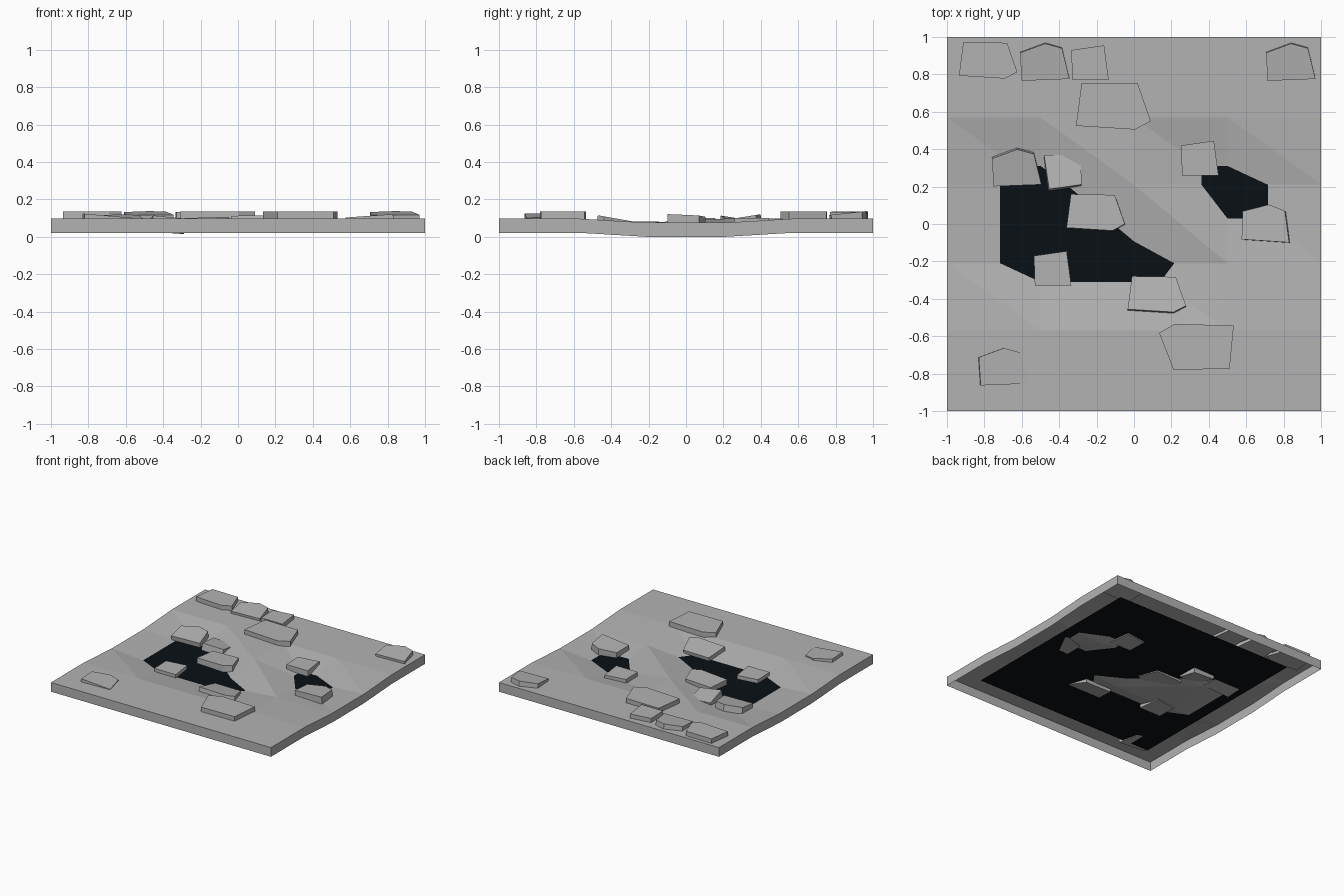
import bpy, bmesh
from math import radians
from mathutils import Matrix, Euler, Vector

if "Cube" in bpy.data.objects:
    bpy.data.objects.remove(bpy.data.objects["Cube"])


def material(name, colour):
    mat = bpy.data.materials.new(name)
    mat.diffuse_color = (*colour, 1)
    mat.use_nodes = True
    mat.node_tree.nodes["Principled BSDF"].inputs["Base Color"].default_value = mat.diffuse_color
    return mat


GREY = material("stone_grey", (0.45, 0.45, 0.45))
DARK = material("dark_water", (0.003, 0.005, 0.008))


def finish(bm, name, mat=GREY):
    bmesh.ops.triangulate(bm, faces=[f for f in bm.faces if len(f.verts) > 4])
    me = bpy.data.meshes.new(name)
    bm.to_mesh(me)
    bm.free()
    me.materials.append(mat)
    ob = bpy.data.objects.new(name, me)
    bpy.context.collection.objects.link(ob)
    return ob


# Ground: coarse faceted sheet with dents, and an open-bottomed skirt
XS = [-1, -0.5, 0, 0.5, 1]
YS = [-1, -0.57, -0.21, 0.21, 0.57, 1]
EDGE, SIDE, DENT = 0.097, 0.0755, 0.036
HEIGHTS = [
    [EDGE] * 5,
    [EDGE] * 5,
    [SIDE, DENT, DENT, SIDE, SIDE],
    [SIDE, DENT, EDGE, DENT, SIDE],
    [EDGE] * 5,
    [EDGE] * 5,
]
SKIRT = SIDE
bm = bmesh.new()
grid = [[bm.verts.new((x, y, HEIGHTS[j][i])) for i, x in enumerate(XS)]
        for j, y in enumerate(YS)]
for j in range(len(YS) - 1):
    for i in range(len(XS) - 1):
        a, b = grid[j][i], grid[j][i + 1]
        c, d = grid[j + 1][i + 1], grid[j + 1][i]
        bm.faces.new((a, b, d))
        bm.faces.new((b, c, d))
ring = (grid[0] + [r[-1] for r in grid[1:]]
        + grid[-1][-2::-1] + [r[0] for r in grid[-2:0:-1]])
low = [bm.verts.new(v.co - Vector((0, 0, SKIRT))) for v in ring]
for k in range(len(ring)):
    n = (k + 1) % len(ring)
    bm.faces.new((ring[k], low[k], low[n], ring[n]))
bmesh.ops.recalc_face_normals(bm, faces=bm.faces)
finish(bm, "ground")

# Water: flat dark sheet that shows wherever the ground dips below it
bm = bmesh.new()
bmesh.ops.create_grid(bm, x_segments=1, y_segments=1, size=0.82,
                      matrix=Matrix.Translation((0, 0, 0.053)))
finish(bm, "water", DARK)

# Paving stones: three outlines, reused with turns and tilts
OUTLINES = {
    "gabled": [(-.12, -.1), (-.13, .05), (.005, .1), (.095, .075), (.135, -.09)],
    "square": [(-.095, -.09), (-.1, .07), (.075, .095), (.1, -.09)],
    "wide": [(-.2, -.105), (-.17, .125), (.13, .12), (.2, -.08), (.115, -.125)],
}
THICK = 0.056


def stone(kind, x, y, top, tilt_x=0, tilt_y=0, turn=0, size=1):
    bm = bmesh.new()
    f = bm.faces.new([bm.verts.new((px * size, py * size, 0))
                      for px, py in OUTLINES[kind]])
    ext = bmesh.ops.extrude_face_region(bm, geom=[f])
    new = [g for g in ext["geom"] if isinstance(g, bmesh.types.BMVert)]
    bmesh.ops.translate(bm, verts=new, vec=(0, 0, -THICK))
    bmesh.ops.recalc_face_normals(bm, faces=bm.faces)
    rot = (Euler((radians(tilt_x), radians(tilt_y), 0)).to_matrix()
           @ Matrix.Rotation(radians(turn), 3, 'Z'))
    bm.transform(Matrix.Translation((x, y, top)) @ rot.to_4x4())
    finish(bm, kind + "_stone")


stone("gabled", -.48, .865, .127, 6)
stone("gabled", .835, .865, .127, 6)
stone("gabled", -.63, .3, .105, 9)
stone("gabled", -.7, -.763, .113, 0, 5)
stone("gabled", .705, .005, .109, -2, -4, -6)
stone("square", -.235, .86, .132)
stone("square", .352, .35, .1)
stone("square", -.435, -.24, .083)
stone("square", -.38, .28, .092, -10, 4, 180)
stone("wide", -.11, .63, .134)
stone("wide", .337, -.655, .134, turn=182)
stone("wide", -.205, .062, .099, -2, -2, 0, .78)
stone("wide", .122, -.375, .098, -10, 0, 0, .78)
stone("wide", -.78, .875, .134, 0, 0, 0, .78)
